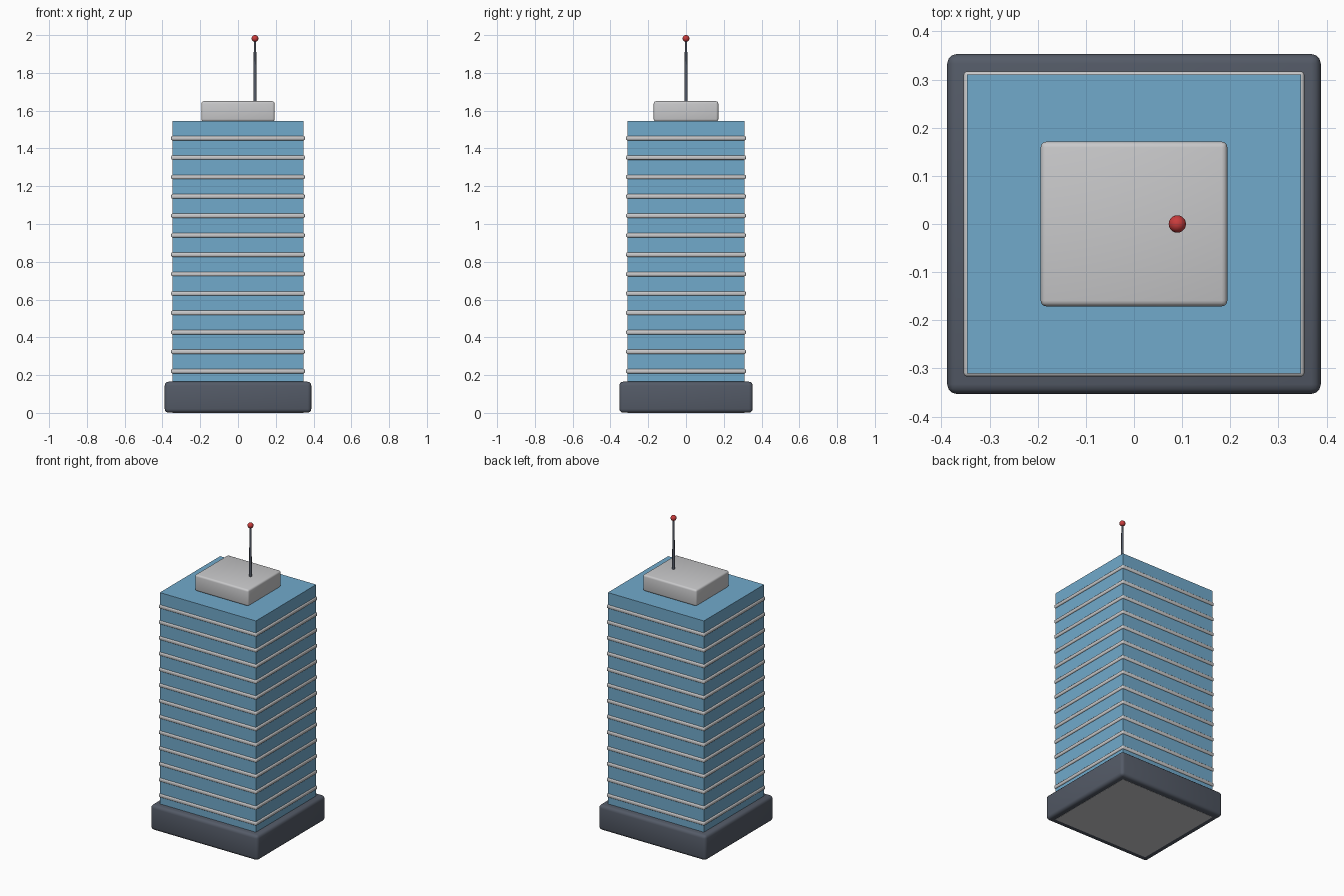
import bpy

default_cube = bpy.data.objects.get("Cube")
if default_cube:
    bpy.data.objects.remove(default_cube, do_unlink=True)


def make_material(name, rgb):
    mat = bpy.data.materials.new(name)
    mat.use_nodes = True
    color = (*rgb, 1.0)
    mat.diffuse_color = color
    mat.node_tree.nodes["Principled BSDF"].inputs["Base Color"].default_value = color
    return mat


glass = make_material("blue_glass", (0.165, 0.40, 0.60))
concrete = make_material("light_grey", (0.58, 0.58, 0.59))
slate = make_material("dark_slate", (0.088, 0.103, 0.135))
red = make_material("beacon_red", (0.58, 0.045, 0.045))


def finish(obj, name, mat):
    obj.name = name
    obj.data.name = name
    obj.data.materials.append(mat)
    return obj


def box(name, half_x, half_y, bottom, top, mat, bevel=0.0):
    """Box between two heights, with optional rounded edges."""
    bpy.ops.mesh.primitive_cube_add(size=2, location=(0, 0, (bottom + top) / 2))
    obj = finish(bpy.context.object, name, mat)
    obj.scale = (half_x, half_y, (top - bottom) / 2)
    bpy.ops.object.transform_apply(location=False, rotation=False, scale=True)
    if bevel:
        mod = obj.modifiers.new("rounded_edges", "BEVEL")
        mod.width = bevel
        mod.segments = 3
        bpy.ops.object.modifier_apply(modifier=mod.name)
        bpy.ops.object.shade_smooth_by_angle()
    return obj


# Podium, with the grey foundation showing on its underside
box("podium", 0.388, 0.353, 0.001, 0.165, slate, 0.02)
box("foundation", 0.347, 0.311, 0.0, 0.1, concrete)

# Glass shaft and roof block
box("glass_shaft", 0.347, 0.311, 0.1, 1.545, glass)
box("roof_block", 0.194, 0.171, 1.543, 1.65, concrete, 0.012)

# Floor bands
FLOORS = 13
for i in range(FLOORS):
    z = 0.221 + i * 0.1028
    box(f"floor_band_{i + 1}", 0.354, 0.317, z - 0.012, z + 0.012, concrete, 0.008)

# Antenna mast and beacon
ANTENNA_X = 0.09
bpy.ops.mesh.primitive_cone_add(vertices=16, radius1=0.009, radius2=0.006,
                                depth=0.34, location=(ANTENNA_X, 0, 1.81))
finish(bpy.context.object, "antenna_mast", slate)
bpy.ops.object.shade_smooth_by_angle()

bpy.ops.mesh.primitive_uv_sphere_add(segments=20, ring_count=12, radius=0.018,
                                     location=(ANTENNA_X, 0, 1.982))
finish(bpy.context.object, "antenna_beacon", red)
bpy.ops.object.shade_smooth()
